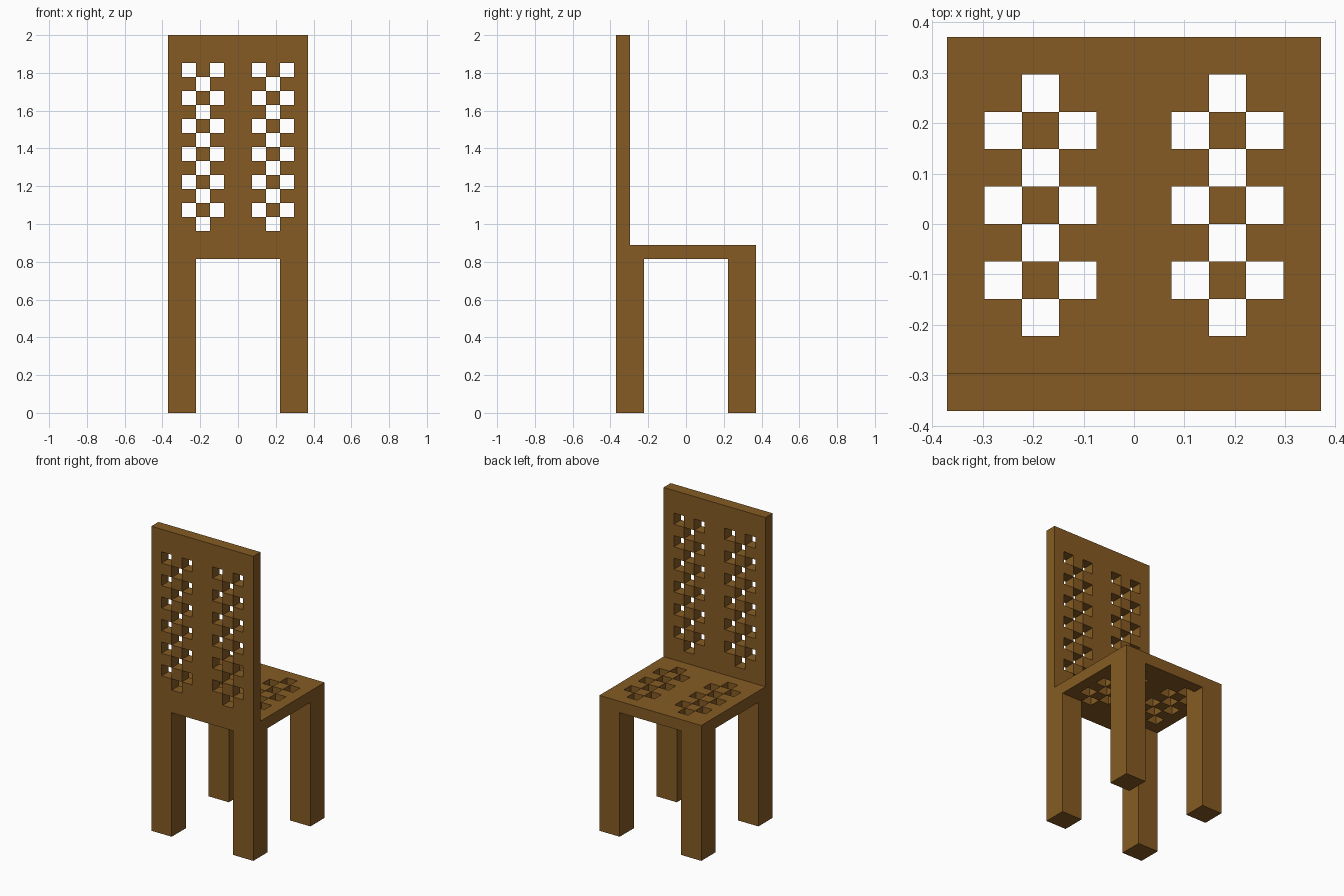
import bpy, bmesh
from mathutils import Vector

if "Cube" in bpy.data.objects:
    bpy.data.objects.remove(bpy.data.objects["Cube"])

U = 2 / 27  # the whole chair sits on a grid of 27 units in height

wood = bpy.data.materials.new("brown wood")
wood.diffuse_color = (0.235, 0.105, 0.017, 1)
wood.use_nodes = True
wood.node_tree.nodes["Principled BSDF"].inputs["Base Color"].default_value = wood.diffuse_color


def block(x0, x1, y0, y1, z0, z1):
    """Set of unit cells filling a box."""
    return {(x, y, z) for x in range(x0, x1)
            for y in range(y0, y1) for z in range(z0, z1)}


def lattice_hole(x, row):
    """Two checkered strips: single holes on even rows, pairs on odd rows."""
    column = x if x >= 0 else -1 - x      # mirrored left to right
    return column == 2 if row % 2 == 0 else column in (1, 3)


# Seat with four single and three double rows of holes
seat = {c for c in block(-5, 5, -4, 5, 11, 12)
        if not (-3 <= c[1] < 4 and lattice_hole(c[0], c[1] + 3))}

# Tall backrest with six single and six double rows of holes
backrest = {c for c in block(-5, 5, -5, -4, 11, 27)
            if not (13 <= c[2] < 25 and lattice_hole(c[0], c[2] - 13))}

parts = {"seat": seat, "backrest": backrest}

# Four square legs
for side, x in (("left", -5), ("right", 3)):
    for end, y in (("front", -5), ("rear", 3)):
        parts[f"{end}_{side}_leg"] = block(x, x + 2, y, y + 2, 0, 11)

chair = set().union(*parts.values())


def build(name, cells):
    """Skin the cells, leaving out faces hidden against other cells."""
    bm = bmesh.new()
    for cell in cells:
        centre = Vector(cell) + Vector((0.5, 0.5, 0.5))
        for axis in range(3):
            for sign in (-1, 1):
                n = Vector((0, 0, 0))
                n[axis] = sign
                if tuple(int(a + b) for a, b in zip(cell, n)) in chair:
                    continue
                a = Vector((0, 0, 0))
                a[(axis + 1) % 3] = 0.5
                b = n.cross(a)
                mid = centre + n * 0.5
                bm.faces.new([bm.verts.new((mid + p) * U)
                              for p in (-a - b, a - b, a + b, b - a)])
    bmesh.ops.remove_doubles(bm, verts=bm.verts, dist=1e-4)
    if name.endswith("leg"):
        bmesh.ops.dissolve_limit(bm, angle_limit=0.01,
                                 verts=bm.verts, edges=bm.edges)
    mesh = bpy.data.meshes.new(name)
    bm.to_mesh(mesh)
    bm.free()
    mesh.materials.append(wood)
    bpy.context.collection.objects.link(bpy.data.objects.new(name, mesh))


for name, cells in parts.items():
    build(name, cells)
